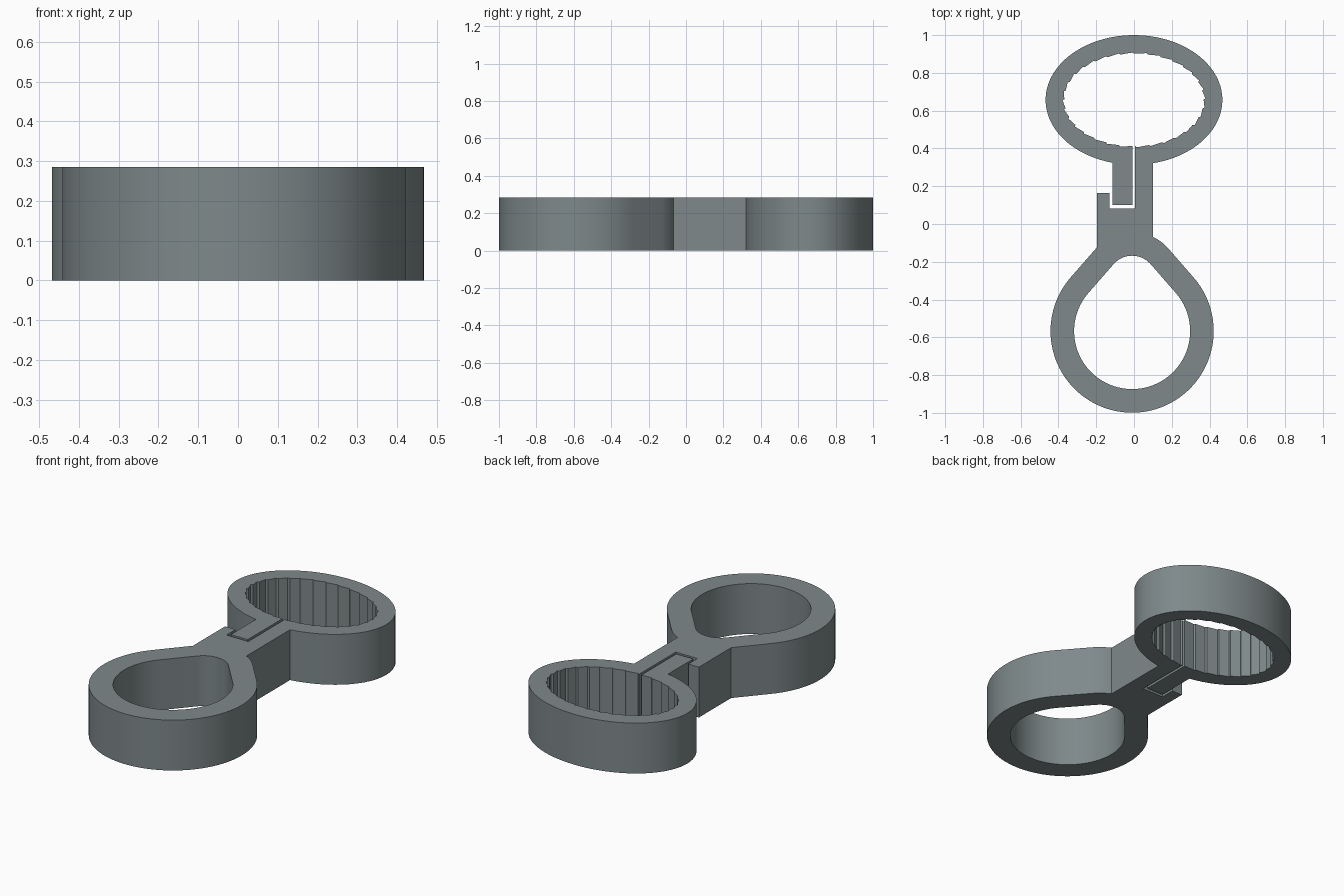
import bpy, bmesh, math
from math import sin, cos, pi, asin, acos

if "Cube" in bpy.data.objects:
    bpy.data.objects.remove(bpy.data.objects["Cube"])

HEIGHT = 0.285
EYE = (-0.01, -0.567)      # centre of the pear-shaped eye
TIP_Y = -0.298             # centre of its narrow end


def arc(cx, cy, rx, ry, a0, a1, n):
    """Points along an elliptical arc."""
    return [(cx + rx * cos(a0 + (a1 - a0) * i / n),
             cy + ry * sin(a0 + (a1 - a0) * i / n)) for i in range(n + 1)]


def pear(big, small, left=None, right=None):
    """Large and small circle joined by tangents, from the left of the tip
    counter-clockwise to the right of it; x limits open it at the tip."""
    x, y = EYE
    t = asin((big - small) / (TIP_Y - y))
    a_l = pi - t if left is None else acos((left - x) / small)
    a_r = t if right is None else acos((right - x) / small)
    pts = arc(x, y, big, big, pi - t, 2 * pi + t, 72)
    if left is None:
        return pts + arc(x, TIP_Y, small, small, t, pi - t, 24)
    return (arc(x, TIP_Y, small, small, a_l, pi - t, 2) + pts
            + arc(x, TIP_Y, small, small, t, a_r, 8))


def ring_angle(x, rx):
    """Angle on the lower half of the oval at a given x."""
    return -acos(x / rx)


# Toothed inside of the oval ring, clockwise from one side of the slit to the other
RING_Y, TEETH = 0.657, 32
a0, a1 = ring_angle(-0.009, 0.375), ring_angle(0.006, 0.375) - 2 * pi
a0, a1 = a0, a1 if a1 < a0 else a1 - 2 * pi
grip = []
for i in range(TEETH):
    for f, s in ((0.0, 0.975), (0.86, 1.0)):
        a = a0 + (a1 - a0) * (i + f) / TEETH
        grip.append((0.378 * s * cos(a), RING_Y + 0.251 * s * sin(a)))
grip[0] = (-0.009, grip[0][1])
grip.append((0.006, grip[0][1]))

# Full outline: pear, neck, oval, latch tongue, toothed bore, slit and hook
outline = pear(0.432, 0.255, -0.196, 0.1)
outline += arc(0, RING_Y, 0.468, 0.343, ring_angle(0.1, 0.468),
               ring_angle(-0.115, 0.468) + 2 * pi, 96)
outline += [(-0.115, 0.1), (-0.009, 0.1)] + grip
outline += [(0.006, 0.083), (-0.13, 0.083), (-0.13, 0.165), (-0.196, 0.165)]

# Fill the flat profile and extrude it
bm = bmesh.new()
for loop in (outline, pear(0.307, 0.13)):
    vs = [bm.verts.new((x, y, 0)) for x, y in loop]
    for a, b in zip(vs, vs[1:] + vs[:1]):
        bm.edges.new((a, b))
bmesh.ops.remove_doubles(bm, verts=bm.verts[:], dist=0.0005)
bmesh.ops.triangle_fill(bm, edges=bm.edges[:], use_beauty=True, use_dissolve=False)
ext = bmesh.ops.extrude_face_region(bm, geom=bm.faces[:], use_keep_orig=True)
top = [g for g in ext["geom"] if isinstance(g, bmesh.types.BMVert)]
bmesh.ops.translate(bm, verts=top, vec=(0, 0, HEIGHT))
bmesh.ops.recalc_face_normals(bm, faces=bm.faces[:])

mesh = bpy.data.meshes.new("double_ring_clip")
bm.to_mesh(mesh)
bm.free()
clip = bpy.data.objects.new("double_ring_clip", mesh)
bpy.context.collection.objects.link(clip)

grey = bpy.data.materials.new("slate_grey")
grey.diffuse_color = (0.21, 0.25, 0.255, 1)
grey.use_nodes = True
grey.node_tree.nodes["Principled BSDF"].inputs["Base Color"].default_value = grey.diffuse_color
mesh.materials.append(grey)

bpy.context.view_layer.objects.active = clip
clip.select_set(True)
bpy.ops.object.shade_smooth_by_angle(angle=math.radians(12))
